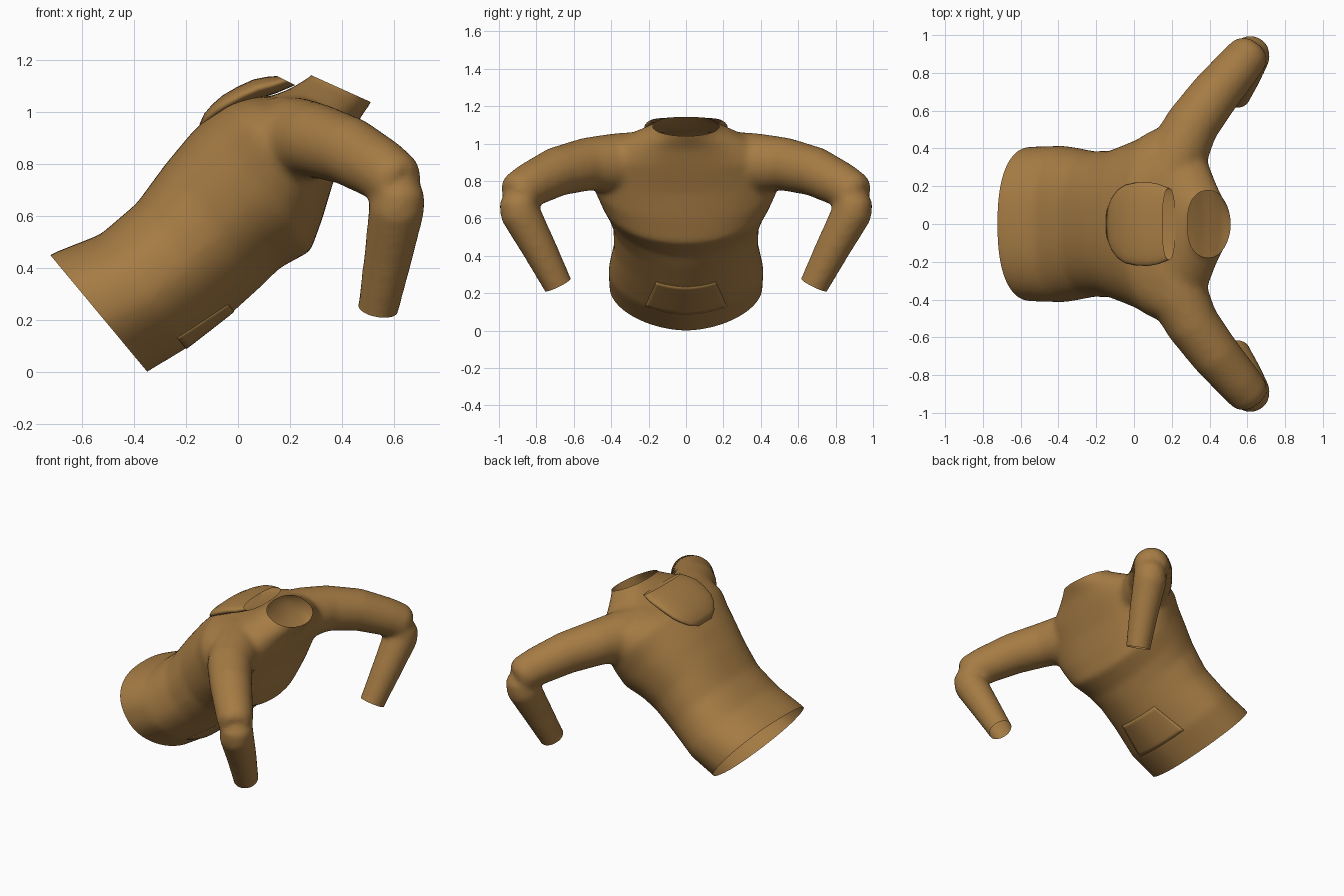
import bpy, bmesh, math
from mathutils import Vector
from mathutils.bvhtree import BVHTree

if "Cube" in bpy.data.objects:
    bpy.data.objects.remove(bpy.data.objects["Cube"])

cloth = bpy.data.materials.new("brown cloth")
cloth.use_nodes = True
colour = (0.38, 0.2, 0.058, 1)
cloth.diffuse_color = colour
bsdf = next(n for n in cloth.node_tree.nodes if n.type == "BSDF_PRINCIPLED")
bsdf.inputs["Base Color"].default_value = colour
bsdf.inputs["Roughness"].default_value = 0.8


def ring(bm, centre, a, b, front=2.0, back=2.0, n=48):
    """Superellipse of vertices spanned by the half axes a and b."""
    verts = []
    for i in range(n):
        t = math.tau * i / n
        c, s = math.cos(t), math.sin(t)
        power = front if c > 0 else back
        u = math.copysign(abs(c) ** (2 / power), c)
        v = math.copysign(abs(s) ** (2 / power), s)
        verts.append(bm.verts.new(centre + a * u + b * v))
    return verts


def loft(bm, rings, cap_end=True):
    faces = [bm.faces.new(rings[0])]
    for p, q in zip(rings, rings[1:]):
        for i in range(len(p)):
            j = (i + 1) % len(p)
            faces.append(bm.faces.new((p[i], p[j], q[j], q[i])))
    if cap_end:
        faces.append(bm.faces.new(rings[-1]))
    bmesh.ops.recalc_face_normals(bm, faces=faces)


def body_loft(bm, sections, back_power, cap_end=True):
    """Sections are back x, z, front x, z, half width and front roundness."""
    rings = []
    for bx, bz, fx, fz, w, front_power in sections:
        back, front = Vector((bx, 0, bz)), Vector((fx, 0, fz))
        rings.append(ring(bm, (back + front) / 2, (front - back) / 2, Vector((0, w, 0)),
                          front_power, back_power))
    loft(bm, rings, cap_end)


def limb_loft(bm, path, side):
    """Path rows are x, y, z and radius."""
    pts = [Vector((x, y * side, z)) for x, y, z, r in path]
    rings = []
    for i, p in enumerate(pts):
        d = (pts[min(i + 1, len(pts) - 1)] - pts[max(i - 1, 0)]).normalized()
        a = d.cross(Vector((0, 0, 1))).normalized()
        rings.append(ring(bm, p, a * path[i][3], a.cross(d) * path[i][3]))
    loft(bm, rings)


def add_object(name, bm):
    mesh = bpy.data.meshes.new(name)
    bm.to_mesh(mesh)
    bm.free()
    mesh.materials.clear()
    mesh.materials.append(cloth)
    ob = bpy.data.objects.new(name, mesh)
    bpy.context.collection.objects.link(ob)
    for f in mesh.polygons:
        f.use_smooth = True
    return ob


# Leaning torso, overshooting the hem and the neck
torso = [
    (-0.78, 0.40, -0.43, -0.05, 0.40, 1.8),
    (-0.72, 0.455, -0.35, 0.00, 0.41, 1.8),
    (-0.53, 0.53, -0.20, 0.09, 0.415, 1.8),
    (-0.39, 0.65, -0.02, 0.23, 0.385, 1.8),
    (-0.28, 0.80, 0.09, 0.33, 0.39, 1.9),
    (-0.18, 0.92, 0.16, 0.40, 0.425, 2.0),
    (-0.12, 0.98, 0.28, 0.465, 0.46, 2.1),
    (-0.04, 1.04, 0.325, 0.59, 0.505, 2.2),
    (0.04, 1.06, 0.37, 0.74, 0.51, 2.3),
    (0.12, 1.06, 0.425, 0.87, 0.46, 2.3),
    (0.20, 1.09, 0.465, 0.97, 0.31, 2.2),
    (0.29, 1.145, 0.515, 1.04, 0.165, 2.0),
    (0.32, 1.21, 0.54, 1.11, 0.165, 2.0),
]
upper_arm = [
    (0.18, 0.22, 0.90, 0.165), (0.235, 0.38, 0.895, 0.16),
    (0.31, 0.53, 0.89, 0.142), (0.43, 0.69, 0.85, 0.132),
    (0.55, 0.83, 0.78, 0.12), (0.61, 0.90, 0.735, 0.112),
    (0.635, 0.93, 0.715, 0.085),
]
forearm = [
    (0.62, 0.91, 0.75, 0.06), (0.62, 0.90, 0.70, 0.10),
    (0.612, 0.89, 0.635, 0.108), (0.58, 0.79, 0.45, 0.094),
    (0.54, 0.685, 0.245, 0.079), (0.52, 0.64, 0.16, 0.079),
]
bm = bmesh.new()
body_loft(bm, torso, 2.4)
for side in (1, -1):
    limb_loft(bm, upper_arm, side)
    limb_loft(bm, forearm, side)
draft = add_object("garment_draft", bm)

# Fuse the parts and soften the joins
remesh = draft.modifiers.new("fuse", "REMESH")
remesh.mode = "VOXEL"
remesh.voxel_size = 0.016
soften = draft.modifiers.new("soften", "SMOOTH")
soften.factor = 0.5
soften.iterations = 14
depsgraph = bpy.context.evaluated_depsgraph_get()
bm = bmesh.new()
bm.from_mesh(draft.evaluated_get(depsgraph).to_mesh())
bpy.data.objects.remove(draft)


def trim(keep, point, normal):
    """Cut an opening through the part of the mesh chosen by keep."""
    faces = [f for f in bm.faces if keep(f.calc_center_median())]
    edges = {e for f in faces for e in f.edges}
    verts = {v for f in faces for v in f.verts}
    bmesh.ops.bisect_plane(bm, geom=faces + list(edges) + list(verts), dist=1e-5,
                           plane_co=point, plane_no=normal, clear_outer=True)


# Open hem, neck and cuffs
trim(lambda c: c.x < 0, (-0.54, 0, 0.23), (-0.77, 0, -0.64))
trim(lambda c: c.z > 0.95, (0.40, 0, 1.09), (0.41, 0, 0.91))
for side in (1, -1):
    trim(lambda c: c.y * side > 0.5 and c.z < 0.4,
         (0.54, 0.685 * side, 0.245), (-0.16, -0.43 * side, -0.87))
surface = BVHTree.FromBMesh(bm)
add_object("sweater_body", bm)

# Belly pocket plate, laid on the cloth
bm = bmesh.new()
out = Vector((0.62, 0, -0.78))
along = Vector((0.78, 0, 0.62))
rows, cols = 10, 20
grid = []
for i in range(rows + 1):
    t = i / rows
    half = 0.22 - 0.06 * t
    row = []
    for j in range(cols + 1):
        y = half * (2 * j / cols - 1)
        start = Vector((-0.205, y, 0.095)) + along * (0.235 * t) + out * 0.5
        hit = surface.ray_cast(start, -out)[0]
        row.append(bm.verts.new(hit + out * 0.004))
    grid.append(row)
for p, q in zip(grid, grid[1:]):
    for j in range(cols):
        bm.faces.new((p[j], p[j + 1], q[j + 1], q[j]))
bmesh.ops.recalc_face_normals(bm, faces=bm.faces[:])
if sum((f.normal.dot(out) for f in bm.faces)) < 0:
    bmesh.ops.reverse_faces(bm, faces=bm.faces[:])
pocket = add_object("front_pocket", bm)
plate = pocket.modifiers.new("thickness", "SOLIDIFY")
plate.thickness = 0.006

# Folded hood on the upper back, open towards the neck
hood = [
    (-0.148, 0.955, -0.14, 0.945, 0.07, 2.3),
    (-0.13, 0.995, -0.10, 0.96, 0.14, 2.3),
    (-0.10, 1.03, -0.07, 0.98, 0.18, 2.3),
    (-0.06, 1.065, -0.03, 1.00, 0.207, 2.3),
    (0.0, 1.10, 0.03, 1.03, 0.22, 2.3),
    (0.06, 1.127, 0.09, 1.055, 0.222, 2.3),
    (0.11, 1.137, 0.15, 1.075, 0.212, 2.3),
    (0.15, 1.14, 0.22, 1.105, 0.19, 2.3),
]
bm = bmesh.new()
body_loft(bm, hood, 2.3, cap_end=False)
add_object("hood", bm)
